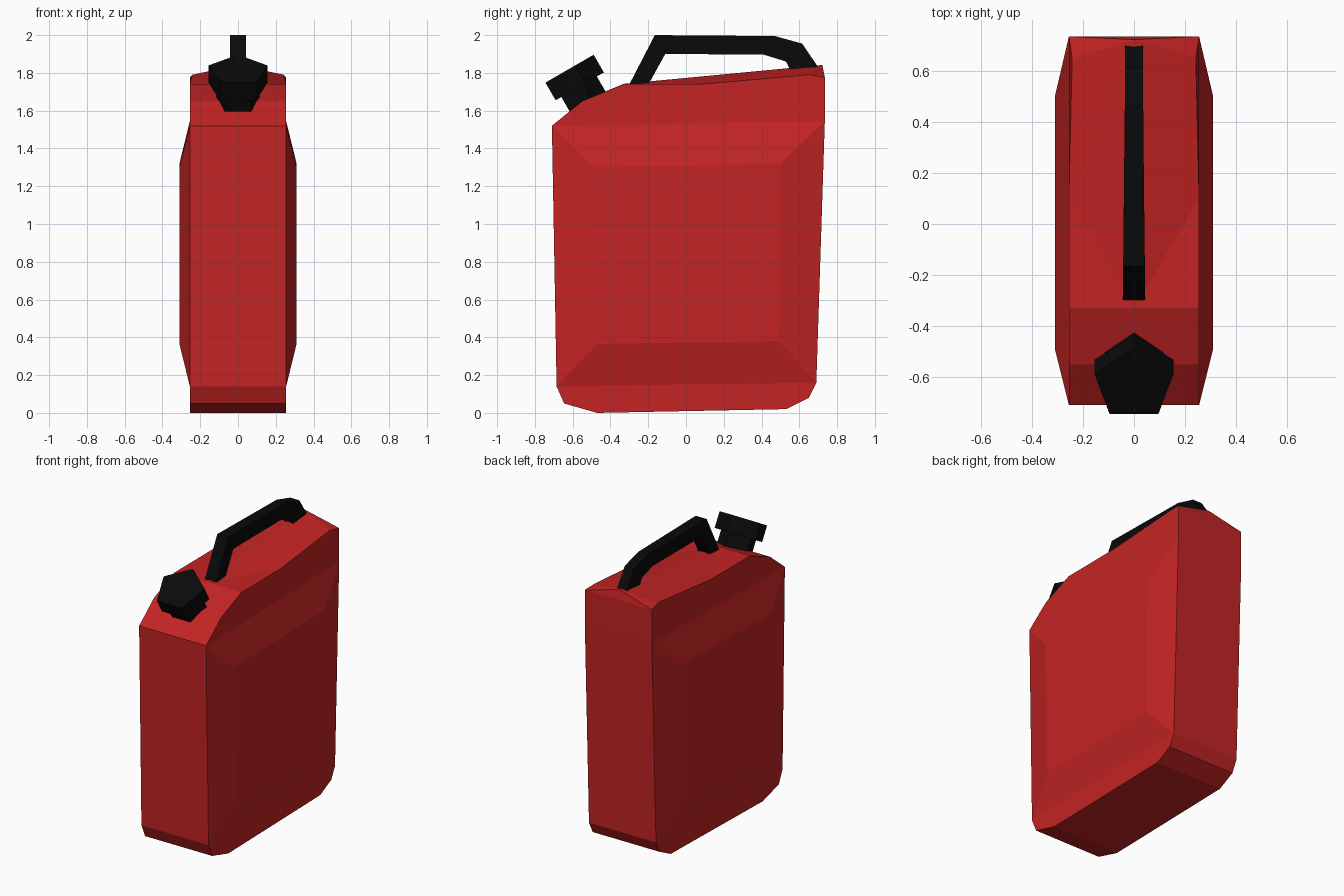
import bpy, bmesh
from math import sin, cos, radians
from mathutils import Vector

cube = bpy.data.objects.get("Cube")
if cube:
    bpy.data.objects.remove(cube, do_unlink=True)


def material(name, rgb):
    m = bpy.data.materials.new(name)
    m.use_nodes = True
    m.diffuse_color = (*rgb, 1)
    m.node_tree.nodes["Principled BSDF"].inputs["Base Color"].default_value = (*rgb, 1)
    return m


red = material("red plastic", (0.55, 0.017, 0.017))
black = material("black plastic", (0.003, 0.003, 0.003))


def finish(bm, name, mat):
    bmesh.ops.recalc_face_normals(bm, faces=bm.faces)
    me = bpy.data.meshes.new(name)
    bm.to_mesh(me)
    bm.free()
    me.materials.append(mat)
    ob = bpy.data.objects.new(name, me)
    bpy.context.collection.objects.link(ob)
    return ob


# Can body: two mirrored side outlines, joined by strips and a sloping roof ridge
W, PANEL_W = 0.255, 0.31
top = [(-0.71, 1.52), (-0.55, 1.65), (-0.33, 1.74), (0.1, 1.742), (0.65, 1.79), (0.735, 1.777)]
back = [(0.735, 1.545), (0.69, 0.16)]
base = [(0.65, 0.08), (0.53, 0.02), (-0.47, 0.0), (-0.645, 0.05), (-0.685, 0.14)]
panel = [(-0.49, 1.30), (0.50, 1.32), (0.49, 0.38), (-0.47, 0.365)]
outline = top + back + base
n = len(outline)

bm = bmesh.new()
ridge_front = bm.verts.new((0, -0.33, 1.742))
ridge_back = bm.verts.new((0, 0.722, 1.842))
sides = []
for s in (-1, 1):
    ring = [bm.verts.new((s * (0.242 if i == 4 else W), y, z)) for i, (y, z) in enumerate(outline)]
    bulge = [bm.verts.new((s * PANEL_W, y, z)) for y, z in panel]
    corners = [ring[0], ring[6], ring[7], ring[12]]
    bm.faces.new(ring[:7])           # shoulder side
    bm.faces.new(ring[7:])           # foot side
    bm.faces.new(bulge)              # raised panel
    for i in range(4):
        j = (i + 1) % 4
        bm.faces.new((corners[i], corners[j], bulge[j], bulge[i]))
    # Roof half
    bm.faces.new((ring[2], ring[3], ridge_front))
    bm.faces.new((ring[3], ridge_back, ridge_front))
    bm.faces.new((ring[3], ring[4], ridge_back))
    bm.faces.new((ring[4], ring[5], ridge_back))
    sides.append(ring)
a, b = sides
for i in range(n):
    j = (i + 1) % n
    if i == 1:                       # slope that meets the roof
        bm.faces.new((a[1], a[2], ridge_front, b[2], b[1]))
    elif i not in (2, 3, 4):
        bm.faces.new((a[i], a[j], b[j], b[i]))
bm.faces.new((a[5], ridge_back, b[5]))
finish(bm, "can_body", red)

# Handle: bent bar made of rectangular sections (outer point, inner point, half width)
sections = [((-0.315, 1.71), (-0.215, 1.71), 0.043),
            ((-0.165, 2.0), (-0.11, 1.90), 0.042),
            ((0.47, 1.995), (0.41, 1.897), 0.036),
            ((0.615, 1.955), (0.53, 1.86), 0.035),
            ((0.72, 1.80), (0.565, 1.79), 0.035)]
bm = bmesh.new()
rings = [[bm.verts.new((x, *p)) for x, p in ((-w, o), (w, o), (w, i), (-w, i))]
         for o, i, w in sections]
for r, q in zip(rings, rings[1:]):
    for k in range(4):
        m = (k + 1) % 4
        bm.faces.new((r[k], r[m], q[m], q[k]))
bm.faces.new(rings[0])
bm.faces.new(rings[-1])
finish(bm, "handle", black)


# Tilted five-sided spout parts
ACROSS = Vector((0, cos(radians(30)), sin(radians(30))))
AXIS = Vector((0, -ACROSS.z, ACROSS.y))
SEAT = Vector((0, -0.576, 1.721))


def prism(name, radius, low, high):
    bm = bmesh.new()
    ends = []
    for h in (low, high):
        ends.append([bm.verts.new(SEAT + AXIS * h + ACROSS * radius * cos(radians(72 * k))
                                  + Vector((radius * sin(radians(72 * k)), 0, 0)))
                     for k in range(5)])
        bm.faces.new(ends[-1])
    for k in range(5):
        m = (k + 1) % 5
        bm.faces.new((ends[0][k], ends[0][m], ends[1][m], ends[1][k]))
    finish(bm, name, black)


prism("spout_neck", 0.12, -0.14, 0.01)
prism("spout_cap", 0.163, 0.0, 0.108)
